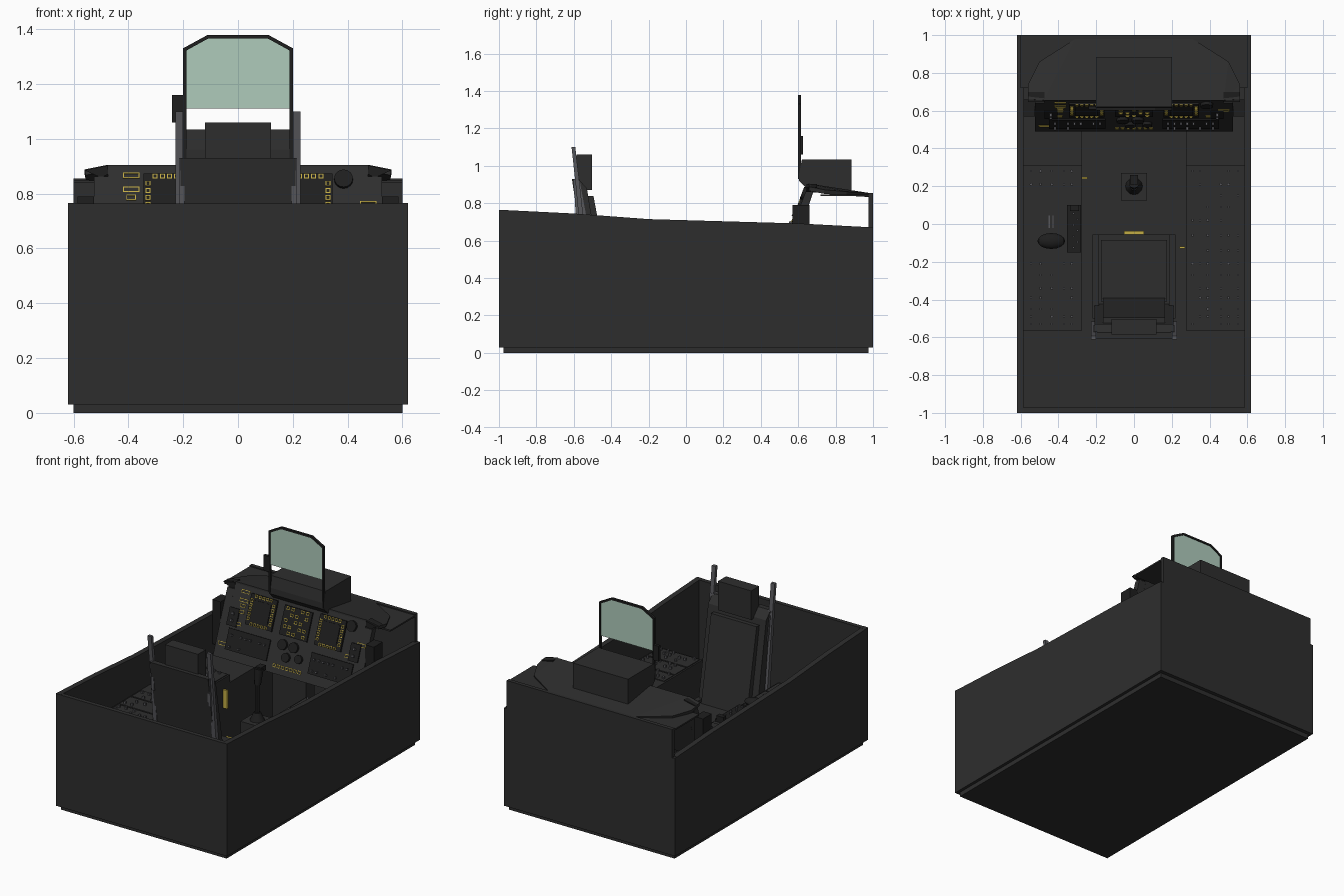
import bpy, bmesh, math, random
from mathutils import Matrix, Vector

if "Cube" in bpy.data.objects:
    bpy.data.objects.remove(bpy.data.objects["Cube"])

random.seed(4)


def material(name, r, g, b):
    m = bpy.data.materials.new(name)
    m.diffuse_color = (r, g, b, 1)
    m.use_nodes = True
    m.node_tree.nodes["Principled BSDF"].inputs["Base Color"].default_value = m.diffuse_color
    return m


DARK = material("dark grey paint", .027, .027, .027)
BLACK = material("black panel", .013, .013, .013)
GREY = material("grey metal", .095, .095, .105)
YELLOW = material("yellow marking", .55, .42, .06)
GLASS = material("pale green glass", .43, .60, .50)


def finish(name, bm, mat, smooth=False):
    bmesh.ops.recalc_face_normals(bm, faces=bm.faces)
    me = bpy.data.meshes.new(name)
    bm.to_mesh(me)
    bm.free()
    me.materials.append(mat)
    ob = bpy.data.objects.new(name, me)
    bpy.context.collection.objects.link(ob)
    if smooth:
        bpy.context.view_layer.objects.active = ob
        ob.select_set(True)
        bpy.ops.object.shade_smooth_by_angle()
        ob.select_set(False)
    return ob


def add_box(bm, c, s, tilt=0):
    m = Matrix.Translation(c) @ Matrix.Rotation(tilt, 4, 'X') @ Matrix.Diagonal((*s, 1))
    bmesh.ops.create_cube(bm, size=1, matrix=m)


def add_cyl(bm, c, r, h, tilt=0, sides=12, r2=None):
    m = Matrix.Translation(c) @ Matrix.Rotation(tilt, 4, 'X')
    bmesh.ops.create_cone(bm, cap_ends=True, segments=sides, radius1=r,
                          radius2=r if r2 is None else r2, depth=h, matrix=m)


def box(name, mat, *spans):
    """Each span is (x0, x1, y0, y1, z0, z1)."""
    bm = bmesh.new()
    for a, b, c, d, e, f in spans:
        add_box(bm, ((a + b) / 2, (c + d) / 2, (e + f) / 2), (b - a, d - c, f - e))
    return finish(name, bm, mat)


def prism(name, mat, pts, *ranges, axis='X'):
    """Extrude a (y, z) profile along x, or an (x, z) profile along y."""
    bm = bmesh.new()
    for lo, hi in ranges:
        put = (lambda p, t: (t, *p)) if axis == 'X' else (lambda p, t: (p[0], t, p[1]))
        a = [bm.verts.new(put(p, lo)) for p in pts]
        b = [bm.verts.new(put(p, hi)) for p in pts]
        bm.faces.new(a)
        bm.faces.new(b)
        for i in range(len(pts)):
            j = (i + 1) % len(pts)
            bm.faces.new((a[i], a[j], b[j], b[i]))
    return finish(name, bm, mat)


# Tub: floor, sloping side walls, end walls
box("floor", DARK, (-.6, .6, -.975, .975, 0, .04))
prism("side_walls", DARK, [(-1, .03), (-1, .765), (-.6, .745), (-.2, .715), (.6, .692),
                           (.98, .672), (.98, .03)], (-.62, -.585), (.585, .62))
box("rear_wall", DARK, (-.6, .6, -1, -.972, .03, .764))
box("front_wall", DARK, (-.6, .6, .975, 1, .03, .855), (-.62, .62, .975, 1, .03, .67))

# Side consoles and footwell sides
box("consoles", DARK, (-.585, -.275, -.565, .31, .04, .48), (.275, .585, -.565, .31, .04, .48))
box("footwell_sides", DARK, (-.585, -.275, .31, .975, .04, .43), (.275, .585, .31, .975, .04, .43))
plates, knobs = bmesh.new(), bmesh.new()
rows = [-.53, -.49, -.45, -.39, -.34, -.27, -.21, -.14, -.06, .02, .09, .15, .21, .28]
for side, cols in ((-1, (.545, .495, .435, .37, .33)), (1, (.31, .35, .39, .46, .50, .55))):
    for y in rows:
        if side < 0 and -.2 < y < .18:
            continue
        for x in cols:
            if random.random() < .55:
                add_box(knobs, (side * x, y, .492), (.012, .012, .02))
            elif random.random() < .3:
                add_cyl(knobs, (side * x, y, .49), .008, .016, sides=8)
    for y0, y1 in ((-.55, -.42), (-.41, -.29), (-.28, -.18), (.13, .3)):
        add_box(plates, (side * .43, (y0 + y1) / 2, .482), (.29, y1 - y0, .006))
finish("console_plates", plates, DARK)
finish("console_switches", knobs, GREY)

# Throttle with quadrant and slots
box("throttle_quadrant", BLACK, (-.355, -.28, -.15, .1, .48, .495), (-.34, -.29, .07, .1, .495, .52))
box("throttle_slots", GREY, (-.452, -.446, -.02, .045, .48, .486), (-.432, -.426, -.02, .045, .48, .486))
box("throttle_switches", GREY, *[(-.325 + i % 2 * .02, -.315 + i % 2 * .02, -.13 + i * .03,
                                 -.12 + i * .03, .495, .505) for i in range(7)])
bm = bmesh.new()
bmesh.ops.create_uvsphere(bm, u_segments=16, v_segments=8, radius=1,
                          matrix=Matrix.Translation((-.438, -.09, .57)) @ Matrix.Diagonal((.073, .042, .03, 1)))
add_box(bm, (-.438, -.09, .52), (.05, .03, .09))
finish("throttle_grip", bm, BLACK, True)

# Seat: pan, cushion, leaning back, pad, headrest, rails
box("seat_pan", DARK, (-.215, .215, -.5, -.055, .04, .25), (-.22, -.185, -.5, -.055, .04, .3),
    (.185, .22, -.5, -.055, .04, .3))
box("seat_cushion", DARK, (-.175, .175, -.41, -.085, .25, .29))
prism("seat_back", DARK, [(-.5, .2), (-.61, .93), (-.575, .93), (-.53, .88), (-.415, .2)], (-.21, .21))
prism("seat_back_pad", DARK, [(-.45, .28), (-.535, .84), (-.495, .84), (-.39, .28)], (-.165, .165))
box("headrest", DARK, (-.12, .12, -.585, -.503, .87, 1.06))
prism("seat_rails", GREY, [(-.545, .42), (-.59, .9), (-.612, 1.1), (-.592, 1.1), (-.568, .9),
                           (-.515, .42)], (-.228, -.2), (.2, .228))
prism("rail_brackets", GREY, [(-.59, .74), (-.6, .93), (-.57, .93), (-.535, .74)], (-.215, -.195), (.195, .215))
box("ejection_handle", YELLOW, (-.053, .053, -.055, -.037, .255, .27))
box("side_handles", YELLOW, (-.275, -.245, .237, .25, .29, .41), (.24, .27, -.13, -.118, .34, .36))

# Control stick
box("stick_base", DARK, (-.07, .07, .125, .27, .04, .3))
bm = bmesh.new()
add_cyl(bm, (0, .2, .32), .05, .06, r2=.022)
add_cyl(bm, (0, .2, .44), .014, .22)
add_cyl(bm, (0, .21, .58), .02, .1, -.15, r2=.028)
add_box(bm, (0, .235, .625), (.04, .05, .03))
finish("control_stick", bm, BLACK, True)

# Instrument panel on a leaning plane
SLOPE = .384
TILT = -math.atan(SLOPE)
NORMAL = Vector((0, -1, SLOPE)).normalized()


def on_panel(x, z, out=0):
    return Vector((x, .49 + SLOPE * (z - .47), z)) + NORMAL * out


def plate(bm, x, z, w, h, t=.008, out=0):
    add_box(bm, on_panel(x, z, out + t / 2), (w, t, h), TILT)


def outline(bm, x, z, w, h, out=0):
    e = .0035
    for s in (-1, 1):
        plate(bm, x, z + s * (h - e) / 2, w, e, .004, out)
        plate(bm, x + s * (w - e) / 2, z, e, h, .004, out)


prism("instrument_panel", DARK, [(.49, .47), (.655, .9), (.69, .89), (.55, .47)], (-.475, .475))
prism("panel_wings", DARK, [(.49, .47), (.64, .862), (.68, .862), (.55, .47)], (-.525, -.475), (.475, .525))
box("panel_side_boxes", BLACK, (-.585, -.525, .57, .66, .5, .79), (.525, .585, .57, .66, .5, .79))
box("center_pedestal", DARK, (-.12, .12, .53, .62, .04, .5))
bezel, screen, marks, dials, bits = (bmesh.new() for _ in range(5))
for s in (-1, 1):
    cx = s * .25
    plate(bezel, cx, .78, .19, .19, .012)
    plate(screen, cx, .78, .12, .12, .004, .012)
    for i in range(5):
        o = (i - 2) * .026
        for k in (-1, 1):
            outline(marks, cx + k * .079, .78 + o, .018, .018, .012)
            outline(marks, cx + o, .78 + k * .079, .018, .018, .012)
    # outer placards and lower sub panels
    for z, w in ((.865, .06), (.815, .06), (.785, .035), (.75, .035)):
        if s < 0:
            outline(marks, -.39, z, w, .02)
    outline(marks, s * .475, .76 if s > 0 else .55, .06, .022)
    outline(marks, s * .4, .68, .045, .02)
    plate(bezel, s * .3, .585, .3, .13)
    plate(bezel, s * .44, .71, .07, .11)
    for i in range(8):
        for z in (.545, .61):
            if random.random() < .75:
                plate(bits, s * (.18 + i * .034), z, .011, .011, .016, .008)
    for z in (.69, .73):
        plate(bits, s * .44, z, .014, .014, .016, .008)
# up-front control keys between the displays
plate(bezel, 0, .775, .2, .18, .01)
for i in range(5):
    for k in range(5):
        if (i + k) % 3:
            outline(marks, -.07 + i * .035, .71 + k * .034, .022, .018, .01)
for i in range(7):
    outline(marks, -.09 + i * .03, .515, .022, .02)
# round gauges
for x, z, r in ((-.06, .64, .032), (.02, .64, .032), (-.02, .575, .028), (.07, .585, .026), (.385, .85, .034)):
    add_cyl(dials, on_panel(x, z, .006), r, .022, TILT + math.pi / 2, 16)
finish("panel_bezels", bezel, BLACK)
finish("display_screens", screen, BLACK)
finish("yellow_legends", marks, YELLOW)
finish("round_gauges", dials, BLACK, True)
finish("panel_switches", bits, GREY)

# Glare shield and the thin deck beneath it
box("cowl_deck", DARK, (-.6, .6, .72, .98, .838, .848))
bm = bmesh.new()
ring = [(.475, .655, .905), (.56, .66, .888), (.56, .74, .872), (.5, .86, .862), (.31, .98, .855)]
L, R = ([bm.verts.new((s * x, y, z)) for x, y, z in ring] for s in (-1, 1))
bm.faces.new((L[0], R[0], R[4], L[4]))
for v in (L, R):
    for i in (1, 2, 3):
        bm.faces.new((v[0], v[i], v[i + 1]))
shield = finish("glare_shield", bm, DARK)
sol = shield.modifiers.new("thickness", 'SOLIDIFY')
sol.thickness, sol.offset = .022, -1
prism("shield_end_lips", BLACK, [(-.56, .885), (-.475, .903), (-.475, .87), (-.5, .858)], (.645, .7), axis='Y')
prism("shield_end_lips_right", BLACK, [(.56, .885), (.475, .903), (.475, .87), (.5, .858)], (.645, .7), axis='Y')

# Head-up display: housing, frame, glass, side box
prism("sight_housing", DARK, [(.62, 1.033), (.885, 1.033), (.885, .86), (.665, .86), (.605, .92), (.605, .96)],
      (-.2, .2))
arch = [(-.2, .93), (-.2, 1.33), (-.112, 1.378), (.112, 1.378), (.2, 1.33), (.2, .93)]
inner = [(-.188, .93), (-.188, 1.322), (-.108, 1.366), (.108, 1.366), (.188, 1.322), (.188, .93)]
prism("sight_frame", BLACK, arch + inner[::-1], (.6, .616), axis='Y')
prism("sight_glass", GLASS, [(-.188, 1.11)] + inner[1:5] + [(.188, 1.11)], (.606, .61), axis='Y')
box("sight_side_box", BLACK, (-.24, -.2, .605, .625, 1.06, 1.16))
